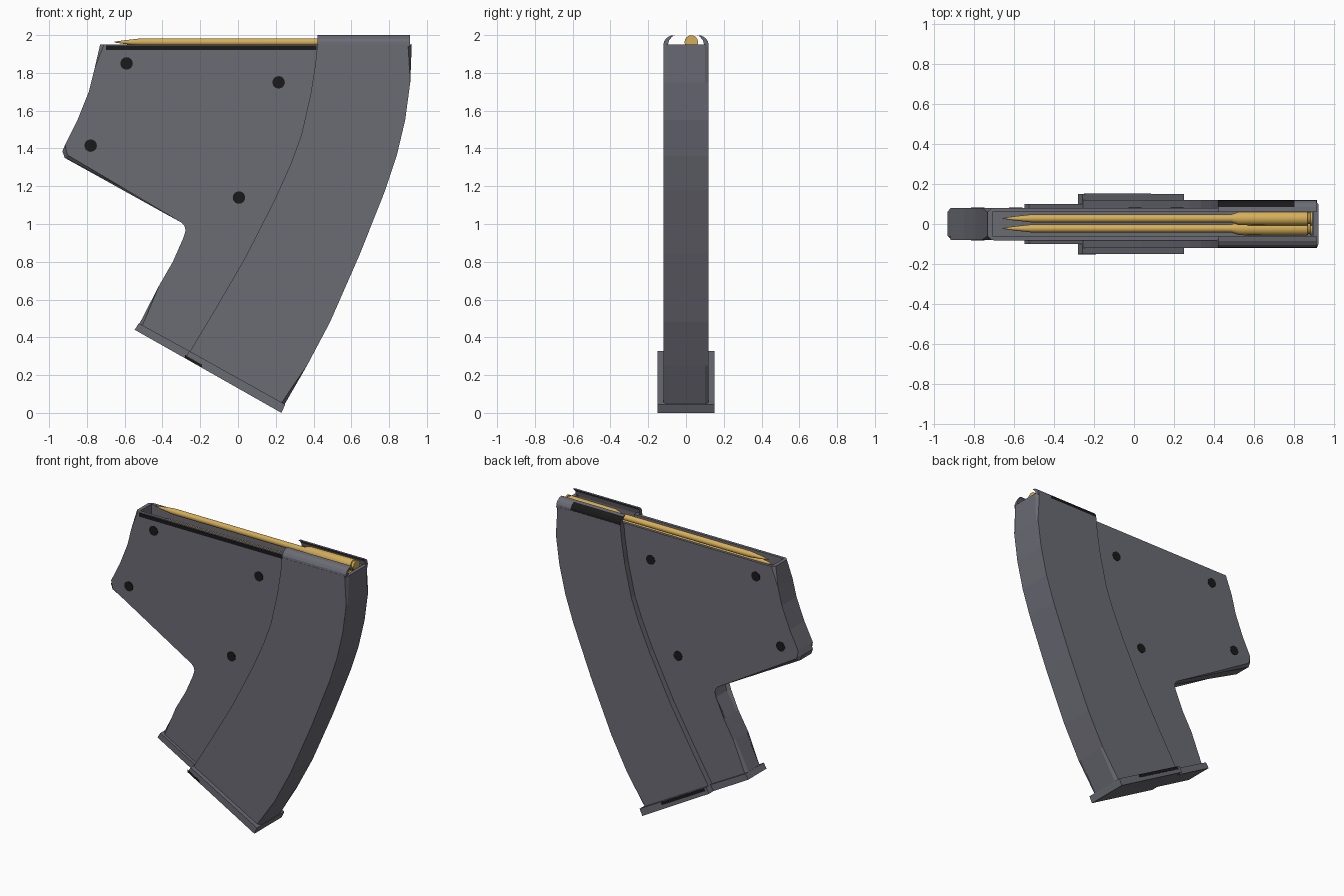
import bpy, bmesh, math
from mathutils import Vector

if "Cube" in bpy.data.objects:
    bpy.data.objects.remove(bpy.data.objects["Cube"])


def mat(name, r, g, b):
    m = bpy.data.materials.new(name)
    m.diffuse_color = (r, g, b, 1)
    m.use_nodes = True
    m.node_tree.nodes["Principled BSDF"].inputs["Base Color"].default_value = m.diffuse_color
    return m


STEEL = mat("grey steel", 0.145, 0.145, 0.175)
BRASS = mat("brass", 0.66, 0.42, 0.10)
BLACK = mat("black", 0.01, 0.01, 0.01)


def finish(bm, name, *mats):
    bmesh.ops.recalc_face_normals(bm, faces=bm.faces)
    me = bpy.data.meshes.new(name)
    bm.to_mesh(me)
    bm.free()
    ob = bpy.data.objects.new(name, me)
    bpy.context.collection.objects.link(ob)
    for m in mats:
        me.materials.append(m)
    return ob


def prism(ring, shift):
    """Closed prism from a 3D ring of points; returns bmesh and both rings."""
    bm = bmesh.new()
    a = [bm.verts.new(p) for p in ring]
    b = [bm.verts.new(Vector(p) + Vector(shift)) for p in ring]
    bm.faces.new(a)
    bm.faces.new(b[::-1])
    n = len(ring)
    for i in range(n):
        j = (i + 1) % n
        bm.faces.new((a[i], b[i], b[j], a[j]))
    return bm, a, b


def slab(name, prof, y0, y1, m, chamfer=0, count=0):
    """XZ profile extruded in y; the first `count` rim edges are chamfered."""
    bm, a, b = prism([(x, y0, z) for x, z in prof], (0, y1 - y0, 0))
    if chamfer:
        edges = [bm.edges.get((r[i], r[i + 1])) for r in (a, b) for i in range(count)]
        bmesh.ops.bevel(bm, geom=edges, offset=chamfer, segments=1,
                        affect='EDGES', clamp_overlap=True)
    return finish(bm, name, m)


# Side outlines
front_curve = [(-0.73, 1.95), (-0.76, 1.82), (-0.79, 1.70), (-0.85, 1.55), (-0.915, 1.42),
               (-0.93, 1.385), (-0.917, 1.35), (-0.29, 1.025), (-0.265, 1.00),
               (-0.257, 0.965), (-0.27, 0.92), (-0.345, 0.80), (-0.42, 0.67), (-0.533, 0.45)]
step_curve = [(-0.27, 0.30), (-0.12, 0.55), (0.037, 0.82), (0.195, 1.13), (0.28, 1.32),
              (0.335, 1.47), (0.385, 1.69), (0.41, 1.85), (0.42, 1.95)]
rear_curve = [(0.92, 1.95), (0.912, 1.75), (0.885, 1.55), (0.84, 1.36), (0.78, 1.18),
              (0.645, 0.84), (0.487, 0.48), (0.365, 0.25), (0.235, 0.025)]

front_body = slab("front_body", front_curve + step_curve, -0.08, 0.08, STEEL,
                  0.02, len(front_curve) - 1)
rear_body = slab("rear_body", rear_curve + step_curve, -0.12, 0.12, STEEL,
                 0.02, len(rear_curve) - 1)

# Open well at the top
well = slab("well_cutter", [(-0.705, 2.1), (-0.705, 1.72), (0.895, 1.72), (0.895, 2.1)],
            -0.06, 0.06, STEEL)
rear_well = slab("rear_well_cutter", [(0.44, 2.1), (0.44, 1.72), (0.895, 1.72), (0.895, 2.1)],
                 -0.098, 0.098, STEEL)
for ob, cutters in ((front_body, [well]), (rear_body, [well, rear_well])):
    for c in cutters:
        md = ob.modifiers.new("well", 'BOOLEAN')
        md.operation = 'DIFFERENCE'
        md.solver = 'EXACT'
        md.object = c
    dg = bpy.context.evaluated_depsgraph_get()
    me = bpy.data.meshes.new_from_object(ob.evaluated_get(dg))
    ob.modifiers.clear()
    ob.data = me
for c in (well, rear_well):
    bpy.data.objects.remove(c)

# Curled feed lips, one per side; the back one has a black outer patch
lip = [(0.12, 1.94), (0.117, 1.965), (0.106, 1.982), (0.085, 1.996), (0.06, 2.0),
       (0.075, 1.99), (0.09, 1.972), (0.098, 1.94)]


def feed_lip(name, side, x0, x1, patch=False):
    bm, _, _ = prism([(x0, side * y, z) for y, z in lip], (x1 - x0, 0, 0))
    bmesh.ops.recalc_face_normals(bm, faces=bm.faces)
    for f in bm.faces:
        if patch and f.normal.y * side > 0.5 and f.normal.z > -0.1:
            f.material_index = 1
    finish(bm, name, STEEL, BLACK)


feed_lip("front_lip", -1, 0.42, 0.91)
feed_lip("back_lip_patch", 1, 0.42, 0.80, True)
feed_lip("back_lip_end", 1, 0.80, 0.91)

# Stepped floor plate
slab("floor_plate_narrow", [(-0.547, 0.44), (-0.28, 0.289), (-0.258, 0.328), (-0.525, 0.475)],
     -0.1, 0.1, STEEL)
slab("floor_plate_wide", [(-0.28, 0.289), (0.23, 0.0), (0.25, 0.045), (-0.258, 0.328)],
     -0.15, 0.15, STEEL)

# Black marks: rim band, floor plate strips
slab("rim_band", [(-0.70, 1.92), (0.415, 1.92), (0.415, 1.945), (-0.70, 1.945)],
     -0.083, -0.079, BLACK)
slab("plate_mark_front", [(-0.28, 0.291), (-0.19, 0.24), (-0.19, 0.255), (-0.28, 0.306)],
     -0.152, -0.149, BLACK)
slab("plate_mark_back", [(-0.25, 0.30), (0.08, 0.115), (0.085, 0.135), (-0.24, 0.316)],
     0.149, 0.152, BLACK)

# Round black rivets on both sides
for k, (x, z, y) in enumerate([(-0.59, 1.85, 0.08), (0.215, 1.75, 0.08),
                               (-0.78, 1.415, 0.08), (0.005, 1.14, 0.08)]):
    disc = [(x + 0.033 * math.cos(t * math.pi / 8), z + 0.033 * math.sin(t * math.pi / 8))
            for t in range(16)]
    for side, tag in ((-1, "front"), (1, "back")):
        slab(f"rivet_{tag}_{k + 1}", disc, side * 0.078, side * 0.083, BLACK)

# Cartridges: lathed profile along x, staggered in two columns
shell = [(-0.655, 0.002), (-0.60, 0.010), (-0.51, 0.020), (0.485, 0.020), (0.525, 0.034),
         (0.865, 0.036), (0.868, 0.029), (0.878, 0.029), (0.88, 0.036), (0.89, 0.036)]


def cartridge(name, y, z):
    bm = bmesh.new()
    n = 16
    rings = [[bm.verts.new((x, y + r * math.cos(2 * math.pi * i / n),
                            z + r * math.sin(2 * math.pi * i / n))) for i in range(n)]
             for x, r in shell]
    for p, q in zip(rings, rings[1:]):
        for i in range(n):
            j = (i + 1) % n
            bm.faces.new((p[i], p[j], q[j], q[i]))
    bm.faces.new(rings[0])
    bm.faces.new(rings[-1])
    ob = finish(bm, name, BRASS)
    bpy.ops.object.select_all(action='DESELECT')
    ob.select_set(True)
    bpy.context.view_layer.objects.active = ob
    bpy.ops.object.shade_smooth_by_angle(angle=math.radians(35))


for k in range(4):
    cartridge(f"cartridge_{k + 1}", 0.028 if k % 2 == 0 else -0.022, 1.963 - 0.052 * k)
